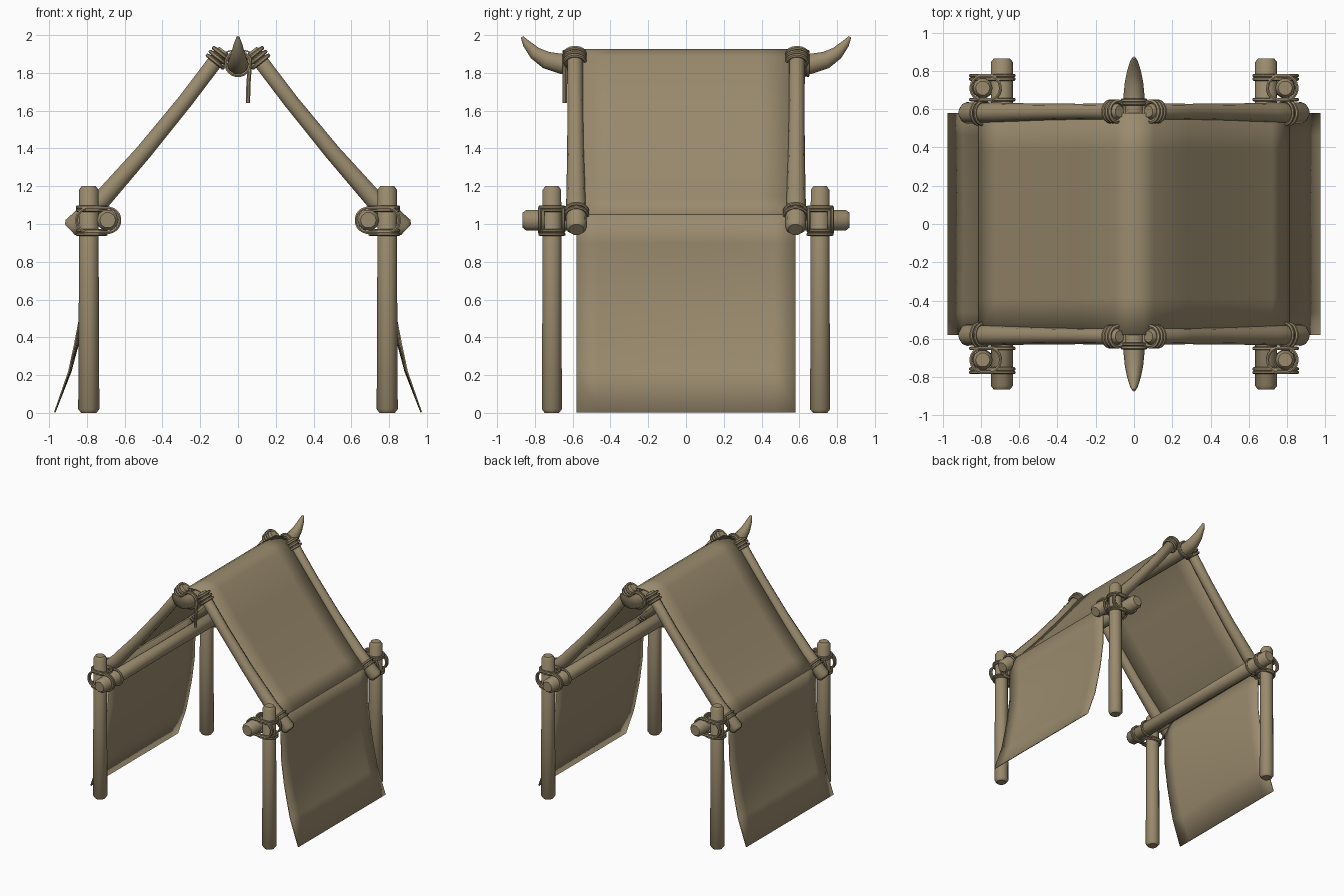
import bpy, bmesh, math
from mathutils import Vector

if "Cube" in bpy.data.objects:
    bpy.data.objects.remove(bpy.data.objects["Cube"])

mat = bpy.data.materials.new("tan_brown")
mat.diffuse_color = (0.325, 0.258, 0.155, 1)
mat.use_nodes = True
mat.node_tree.nodes["Principled BSDF"].inputs["Base Color"].default_value = mat.diffuse_color


def finish(bm, name, angle=40):
    bmesh.ops.recalc_face_normals(bm, faces=bm.faces)
    me = bpy.data.meshes.new(name)
    bm.to_mesh(me)
    bm.free()
    ob = bpy.data.objects.new(name, me)
    bpy.context.collection.objects.link(ob)
    me.materials.append(mat)
    bpy.ops.object.select_all(action='DESELECT')
    ob.select_set(True)
    bpy.context.view_layer.objects.active = ob
    bpy.ops.object.shade_smooth_by_angle(angle=math.radians(angle))
    return ob


def tube(name, pts, radii, normal, sides=10, closed=False):
    """Sweep a round section along a planar path with the given plane normal."""
    pts = [Vector(p) for p in pts]
    n = Vector(normal).normalized()
    c = len(pts)
    bm = bmesh.new()
    rings = []
    for i, p in enumerate(pts):
        a = pts[(i - 1) % c] if closed else pts[max(i - 1, 0)]
        b = pts[(i + 1) % c] if closed else pts[min(i + 1, c - 1)]
        side = (b - a).normalized().cross(n).normalized()
        r = radii[i] if isinstance(radii, (list, tuple)) else radii
        rings.append([bm.verts.new(p + r * (math.cos(t) * side + math.sin(t) * n))
                      for t in (2 * math.pi * (k + .5) / sides for k in range(sides))])
    for i in range(c if closed else c - 1):
        u, v = rings[i], rings[(i + 1) % c]
        for k in range(sides):
            bm.faces.new((u[k], u[(k + 1) % sides], v[(k + 1) % sides], v[k]))
    if not closed:
        bm.faces.new(rings[0])
        bm.faces.new(rings[-1])
    return finish(bm, name)


def pole(name, pts, radii, normal, ch=0.02):
    """Pole with chamfered ends."""
    pts = [Vector(p) for p in pts]
    s = pts[0] + (pts[1] - pts[0]).normalized() * ch
    e = pts[-1] + (pts[-2] - pts[-1]).normalized() * ch
    return tube(name, [pts[0], s] + pts[1:-1] + [e, pts[-1]],
                [radii[0] * .72] + list(radii) + [radii[-1] * .72], normal)


def loop(name, centre, u, v, ru, rv, stretch=0.0, rope=0.009):
    """Closed rope ring in the u,v plane, stretched along u."""
    c, u, v = Vector(centre), Vector(u).normalized(), Vector(v).normalized()
    pts = []
    for k in range(20):
        t = 2 * math.pi * (k + .5) / 20
        off = stretch if math.cos(t) > 0 else 0
        pts.append(c + u * (math.cos(t) * ru + off) + v * math.sin(t) * rv)
    return tube(name, pts, rope, u.cross(v), 6, True)


def cloth(name, profile, half, rows, bulge=0.0):
    """Sheet with an x,z profile spanning y."""
    bm = bmesh.new()
    grid = []
    for i, (x, z) in enumerate(profile):
        w = math.sin(math.pi * i / (len(profile) - 1))
        grid.append([bm.verts.new((x - math.copysign(bulge, x) * w *
                                   (1 - (2 * j / rows - 1) ** 2), half * (2 * j / rows - 1), z))
                     for j in range(rows + 1)])
    for a, b in zip(grid, grid[1:]):
        for j in range(rows):
            bm.faces.new((a[j], a[j + 1], b[j + 1], b[j]))
    ob = finish(bm, name)
    m = ob.modifiers.new("thickness", 'SOLIDIFY')
    m.thickness = 0.008
    m.offset = 0
    return ob


X, Y, Z = Vector((1, 0, 0)), Vector((0, 1, 0)), Vector((0, 0, 1))
slope = [(0.89, 0.97), (0.72, 1.13), (0.5, 1.38), (0.28, 1.65), (0.075, 1.92)]

for s, side in ((-1, "left"), (1, "right")):
    # horizontal side bar
    pole(side + "_side_bar", [(s * .69, -.865, 1.02), (s * .69, 0, 1.02), (s * .69, .865, 1.02)],
         [.058, .053, .058], X)
    # hanging side wall
    cloth(side + "_wall_cloth", [(s * x, z) for x, z in
          ((.81, 1.05), (.808, .9), (.812, .7), (.838, .5), (.865, .36), (.895, .22), (.97, .003))],
          .58, 10, .02)
    for f, end in ((-1, "front"), (1, "back")):
        tag = end + "_" + side
        # corner post
        pole(tag + "_post", [(s * .79, f * .71, 0), (s * .79, f * .71, .6), (s * .79, f * .71, 1.2)],
             [.056, .053, .052], X)
        # lashings round post and bar
        for z in (1.09, 1.073, .965, .945):
            loop(tag + "_post_lashing", (s * .79, f * .71, z), (-s, 0, 0), Y, .062, .064, .03)
        for y in (.775, .757, .65):
            loop(tag + "_bar_lashing", (s * .79, f * y, 1.02), (-s, 0, 0), Z, .065, .065, .1)
        # bent rafter
        pole(tag + "_rafter", [(s * x, f * (.58 + .008 * i / 4), z) for i, (x, z) in enumerate(slope)],
             [.056, .052, .045, .042, .042], Y)
        # rafter lashings, foot and top
        for x, z in ((.81, 1.045), (.79, 1.065)):
            loop(tag + "_foot_lashing", (s * x, f * .58, z), (s * .95, 0, 1), Y, .06, .06)
        for x, z in ((.088, 1.9), (.105, 1.88), (.12, 1.86)):
            loop(tag + "_top_lashing", (s * x, f * .588, z), (s * 1.25, 0, 1), Y, .052, .053, 0, .011)

# roof cloth over the ridge
half = [(.81, 1.05), (.72, 1.135), (.6, 1.268), (.5, 1.384), (.28, 1.654), (.1, 1.885), (.05, 1.915)]
cloth("roof_cloth", [(-x, z) for x, z in half] + [(0, 1.922)] + half[::-1], .58, 6)

# ridge pole with upturned horn ends
horn = [(.868, 1.99, .008), (.845, 1.955, .022), (.8, 1.905, .036), (.74, 1.868, .048),
        (.66, 1.848, .056), (.58, 1.845, .056)]
path = [(0, -y, z) for y, z, r in horn] + [(0, y, z) for y, z, r in horn[::-1]]
rad = [r for y, z, r in horn]
tube("ridge_pole_with_horns", path, rad + rad[::-1], X)

# ridge lashings
for f, end in ((-1, "front"), (1, "back")):
    for y in (.628, .645):
        loop(end + "_ridge_lashing", (0, f * y, 1.85), X, Z, .064, .064, 0, .01)

# hanging rope end
tube("hanging_rope", [(.06, -.635, 1.89), (.062, -.642, 1.83), (.055, -.642, 1.74), (.053, -.642, 1.64)],
     .012, Y, 8)
